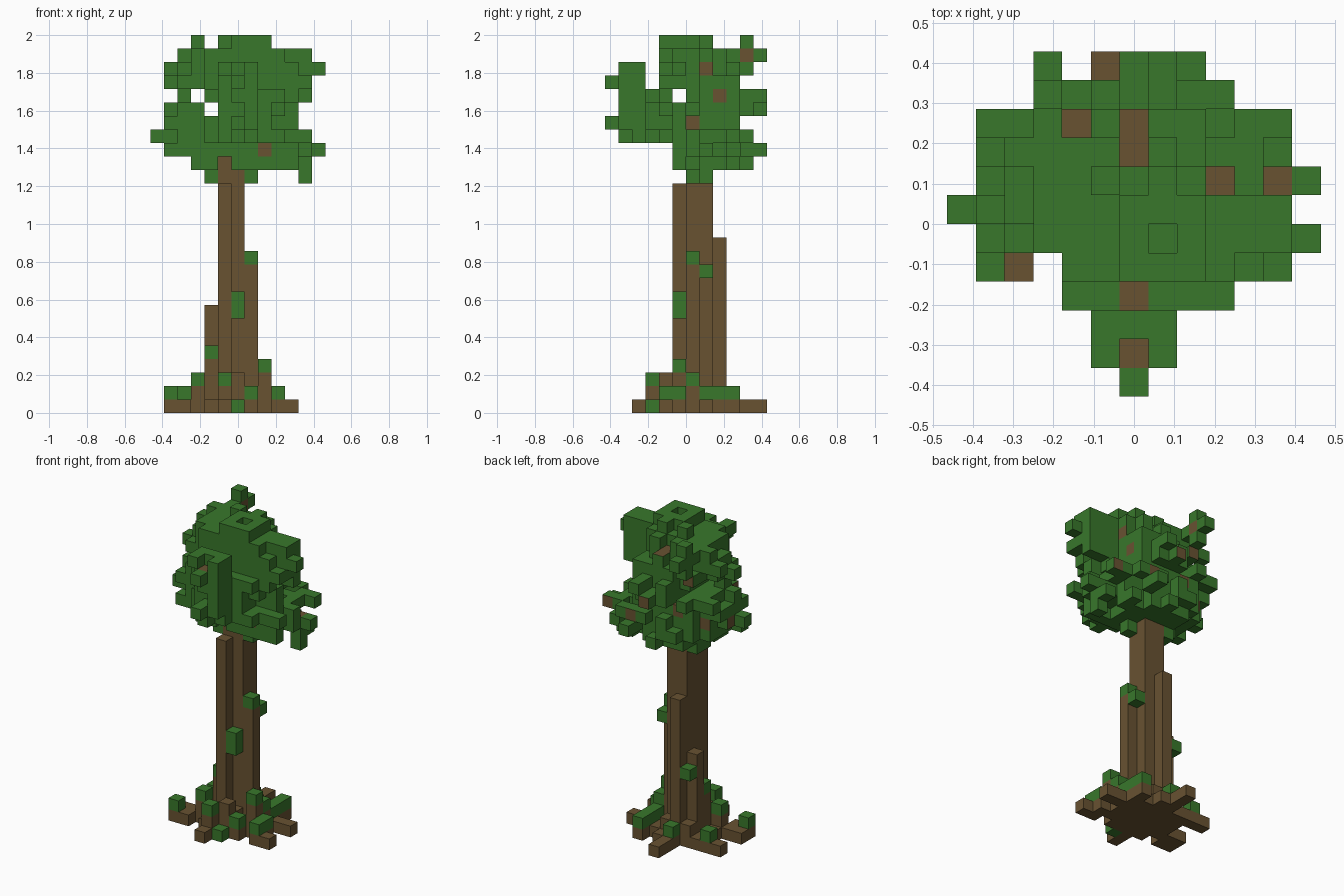
import bpy, bmesh, random
from collections import Counter
from mathutils import Vector

if "Cube" in bpy.data.objects:
    bpy.data.objects.remove(bpy.data.objects["Cube"])

U = 1 / 14  # block size
rng = random.Random(7)


def material(name, rgb):
    m = bpy.data.materials.new(name)
    m.use_nodes = True
    m.diffuse_color = (*rgb, 1)
    m.node_tree.nodes["Principled BSDF"].inputs["Base Color"].default_value = (*rgb, 1)
    return m


MATS = [material("bark brown", (0.138, 0.085, 0.031)),
        material("leaf green", (0.040, 0.185, 0.024))]
BROWN, GREEN = range(2)
DIRS = [(1, 0, 0), (-1, 0, 0), (0, 1, 0), (0, -1, 0), (0, 0, 1), (0, 0, -1)]
RIGHT, LEFT, BACK, FRONT, TOP, BOTTOM = DIRS


def step(c, d):
    return (c[0] + d[0], c[1] + d[1], c[2] + d[2])


def column(i, j, low, high):
    return {(i, j, k) for k in range(low, high + 1)}


def build(name, cells, solid, colour, painted=()):
    """Mesh the exposed faces of a set of blocks."""
    bm = bmesh.new()
    for c in sorted(cells):
        centre = Vector((c[0], c[1] + 0.5, c[2] + 0.5))
        for d in DIRS:
            if step(c, d) in solid:
                continue
            n = Vector(d)
            a = Vector((d[1], d[2], d[0]))
            b = n.cross(a)
            corners = [centre + (n + a * s + b * t) / 2
                       for s, t in ((-1, -1), (1, -1), (1, 1), (-1, 1))]
            f = bm.faces.new([bm.verts.new(p * U) for p in corners])
            f.material_index = 1 - colour if (c, d) in painted else colour
    bmesh.ops.remove_doubles(bm, verts=bm.verts, dist=U / 50)
    mesh = bpy.data.meshes.new(name)
    bm.to_mesh(mesh)
    bm.free()
    for m in MATS:
        mesh.materials.append(m)
    bpy.context.collection.objects.link(bpy.data.objects.new(name, mesh))


# Trunk: columns of different heights
trunk = set()
for i, j, top in [(-1, -1, 16), (-1, 0, 20), (-1, 1, 20), (0, 0, 20),
                  (0, 1, 20), (1, 0, 10), (-1, 2, 12), (-2, 1, 7)]:
    trunk |= column(i, j, 0, top)

# Roots: a small core with thin arms, and a few raised stumps
roots = {(i, j, 0) for i in range(-3, 3) for j in range(-2, 4)
         if abs(i + 0.5) + abs(j) < 3.6}
roots |= {(i, j, 0) for i, j in [
    (4, 1), (3, 1), (4, -2), (3, -2), (3, -1), (2, -1), (-1, -4), (-1, -3),
    (-4, -2), (-4, -1), (-3, -1), (-5, -2), (-5, -1), (-5, 2), (-4, 2), (-3, 2),
    (-1, 5), (-1, 4), (-1, 3), (2, 2), (2, 3)]}
roots |= {(-1, -3, 1), (-1, -2, 1), (2, 0, 1), (-3, -1, 1), (-2, 0, 1),
          (-2, 0, 2), (-2, 0, 3), (-2, 2, 1), (0, 2, 1), (0, -1, 1)}
roots |= column(0, -2, 0, 2) | column(2, -1, 0, 2)
roots -= trunk

# Moss: leafy blocks on the trunk and roots
moss = {(1, 0, 11), (1, 1, 10), (0, -1, 7), (0, -1, 8), (-2, 0, 4),
        (-2, 2, 6), (0, -3, 0), (-3, -1, 2), (-1, -3, 2), (2, -1, 3),
        (2, 0, 2), (-5, -2, 1), (3, -1, 1), (3, -2, 1), (1, -2, 1),
        (2, 2, 1), (2, 3, 1), (2, 1, 1), (-1, 3, 1), (-4, 2, 1)}

# Canopy outlines: filled spans, listed from the lowest layer upwards
FRONT_SPANS = [
    [(-2, -2), (1, 1), (5, 5)], [(-3, 5)], [(-5, 6)], [(-6, 5)], [(-5, 4)],
    [(-5, -3), (-1, 4)], [(-4, -4), (-2, 5)], [(-5, 5)], [(-5, 6)],
    [(-4, 5)], [(-3, -3), (-1, 2)]]
SIDE_SPANS = [
    [(0, 1)], [(-1, 4)], [(-1, 5)], [(-5, 4)], [(-6, 3)], [(-5, 5)],
    [(-5, -2), (0, 5)], [(-6, -4), (-2, 3)], [(-5, -4), (-2, 4)],
    [(-2, 5)], [(-2, 1), (4, 4)]]
# Plan outline from front to back
PLAN_SPANS = [
    [(0, 0)], [(-1, 1)], [(-1, 1)], [(-2, 3)], [(-2, 5)], [(-5, 6)],
    [(-6, 5)], [(-5, 6)], [(-5, 5)], [(-5, 5)], [(-3, 3)], [(-3, -3), (0, 2)]]
BASE = 17


def fill(rows, first):
    return {(v, first + r) for r, spans in enumerate(rows)
            for lo, hi in spans for v in range(lo, hi + 1)}


front, side, plan = fill(FRONT_SPANS, BASE), fill(SIDE_SPANS, BASE), fill(PLAN_SPANS, -6)


def hollow(i, j, k):
    """Open spaces between the limbs of the crown."""
    return ((i in (-1, 0) and j < 0 and k < BASE + 2 - (i == 0))
            or (i >= 3 and j >= 1 and k > 20)                   # above the low limb
            or ((i, j) in ((3, 1), (5, 1)) and k > 19)
            or (i >= 2 and j >= 2 and k > 24)                   # back corner
            or (i != -3 and (j >= 4 and k > 24 or j == 3 and k > 25))
            or ((i, j) == (0, 2) and k > 25)
            or ((i, j) == (0, -5) and k > 24)                   # front twig
            or (i == -2 and (j == 3 and k > 21 or j > 3 and k > 20)))  # cut branch


canopy = {(i, j, k) for i, j in plan for k in range(BASE, BASE + 11)
          if (i, k) in front and (j, k) in side and not hollow(i, j, k)}
canopy -= trunk


def shadows(c):
    return (("f", c[0], c[2]), ("s", c[1], c[2]), ("p", c[0], c[1]))


def bridges(c):
    """True when the neighbours of a block only join through it."""
    whole = (canopy | trunk) - {c}
    near = {step(c, d) for d in DIRS} & whole
    if len(near) < 2:
        return False
    todo = [near.pop()]
    seen = set(todo)
    while todo and near:
        here = todo.pop()
        for d in DIRS:
            n = step(here, d)
            if n in whole and n not in seen:
                seen.add(n)
                near.discard(n)
                todo.append(n)
    return bool(near)


def outlier(c):
    """Ragged distance from the middle of the crown."""
    x, y, z = c[0], c[1] + 0.5, c[2] - 22
    far = (x / 5.7) ** 2 + (y / 5.4) ** 2 + (z / 5.8) ** 2
    if z >= 0:  # the upper crown is narrower on one diagonal
        far += 0.4 * max(0, abs(x + 0.68 * y - 0.6) - 4.6)
    if z in (-1, 0) and x >= 3:  # gap above the low limb
        far += 0.4
    return far + rng.uniform(-0.28, 0.28)


# Carve the block of leaves into a ragged crown, outermost blocks first,
# keeping every outline filled and every twig attached
count = Counter(s for c in canopy for s in shadows(c))
score = {c: outlier(c) for c in sorted(canopy)}
branch = (-2, 3, 21)
keep = {(5, 3, 20), (5, 1, 17), (-3, 4, 27), (-3, 4, 26), (-4, 2, 26), branch,
        (3, 1, 19), (5, 1, 19), (0, 2, 25), (0, 3, 25), (0, -5, 24)}
keep |= {(i, j, k) for i in (4, 5) for j in (-1, 0) for k in (24, 25, 26)}  # side limb
for c in sorted(score, key=lambda c: -score[c]):
    if (score[c] > 0.86 and c not in keep
            and all(count[s] > 1 for s in shadows(c)) and not bridges(c)):
        canopy.discard(c)
        count.subtract(shadows(c))

# Twig ends: brown faces on the outermost leaf block in a direction
painted = {(branch, d) for d in DIRS}


def twig(direction, **where):
    axis = [abs(v) for v in direction].index(1)
    found = [c for c in canopy if all(c["xyz".index(a)] == v for a, v in where.items())]
    if found:
        painted.add((max(found, key=lambda c: c[axis] * direction[axis]), direction))


for x, y in [(0, 2), (0, 3), (3, 1), (5, 1), (0, -3), (0, -5)]:
    twig(TOP, x=x, y=y)
for y, z in [(4, 26), (1, 25), (2, 23), (0, 21)]:
    twig(RIGHT, y=y, z=z)
for x, z in [(5, 20), (2, 20), (0, 22), (-3, 24), (-4, 20)]:
    twig(BACK, x=x, z=z)
for y, z in [(1, 20), (-1, 22)]:
    twig(LEFT, y=y, z=z)
twig(FRONT, x=2, z=19)

solid = trunk | roots | moss | canopy
build("trunk", trunk, solid, BROWN)
build("roots", roots, solid, BROWN)
build("moss", moss, solid, GREEN)
build("canopy", canopy, solid, GREEN, painted)
